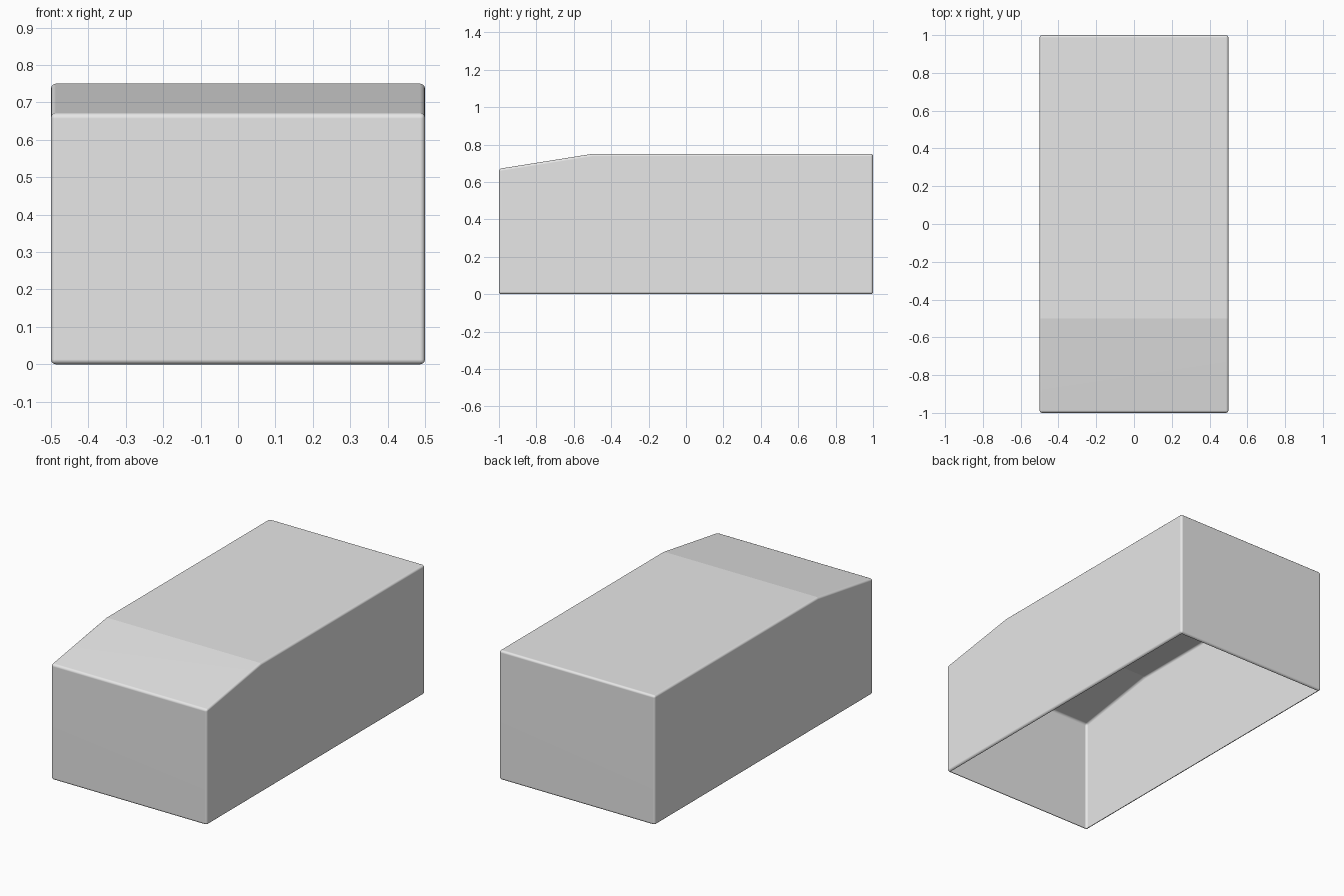
import bpy, bmesh, math

if "Cube" in bpy.data.objects:
    bpy.data.objects.remove(bpy.data.objects["Cube"])

# Side profile (y, z): box with a sloped front part of the roof
PROFILE = [(-1, 0), (1, 0), (1, 0.75), (-0.5, 0.75), (-1, 0.67)]
HALF_WIDTH = 0.5
RADIUS = 0.013

bm = bmesh.new()
base = bm.faces.new([bm.verts.new((-HALF_WIDTH, y, z)) for y, z in PROFILE])
ext = bmesh.ops.extrude_face_region(bm, geom=[base])
for v in ext["geom"]:
    if isinstance(v, bmesh.types.BMVert):
        v.co.x = HALF_WIDTH
bmesh.ops.recalc_face_normals(bm, faces=bm.faces)

# Round every edge except the shallow crease in the roof
edges = [e for e in bm.edges if e.calc_face_angle() > math.radians(30)]
bmesh.ops.bevel(bm, geom=edges, offset=RADIUS, offset_type='OFFSET',
                segments=3, profile=0.5, affect='EDGES', clamp_overlap=True)

# Open the underside, leaving the rolled lip
bm.normal_update()
floor = [f for f in bm.faces if f.normal.z < -0.99 and f.calc_area() > 0.5]
bmesh.ops.delete(bm, geom=floor, context='FACES')

# Smooth rounded edges, crisp roof crease
for f in bm.faces:
    f.smooth = True
for e in bm.edges:
    if all(abs(v.co.y + 0.5) < 0.01 and v.co.z > 0.74 for v in e.verts):
        e.smooth = False

mesh = bpy.data.meshes.new("cover_shell")
bm.to_mesh(mesh)
bm.free()
shell = bpy.data.objects.new("cover_shell", mesh)
bpy.context.collection.objects.link(shell)

# Keep the large panels flat in shading
wn = shell.modifiers.new("flat_panels", 'WEIGHTED_NORMAL')
wn.keep_sharp = True

grey = bpy.data.materials.new("light_grey")
grey.diffuse_color = (0.8, 0.8, 0.8, 1)
grey.use_nodes = True
grey.node_tree.nodes["Principled BSDF"].inputs["Base Color"].default_value = grey.diffuse_color
mesh.materials.append(grey)
